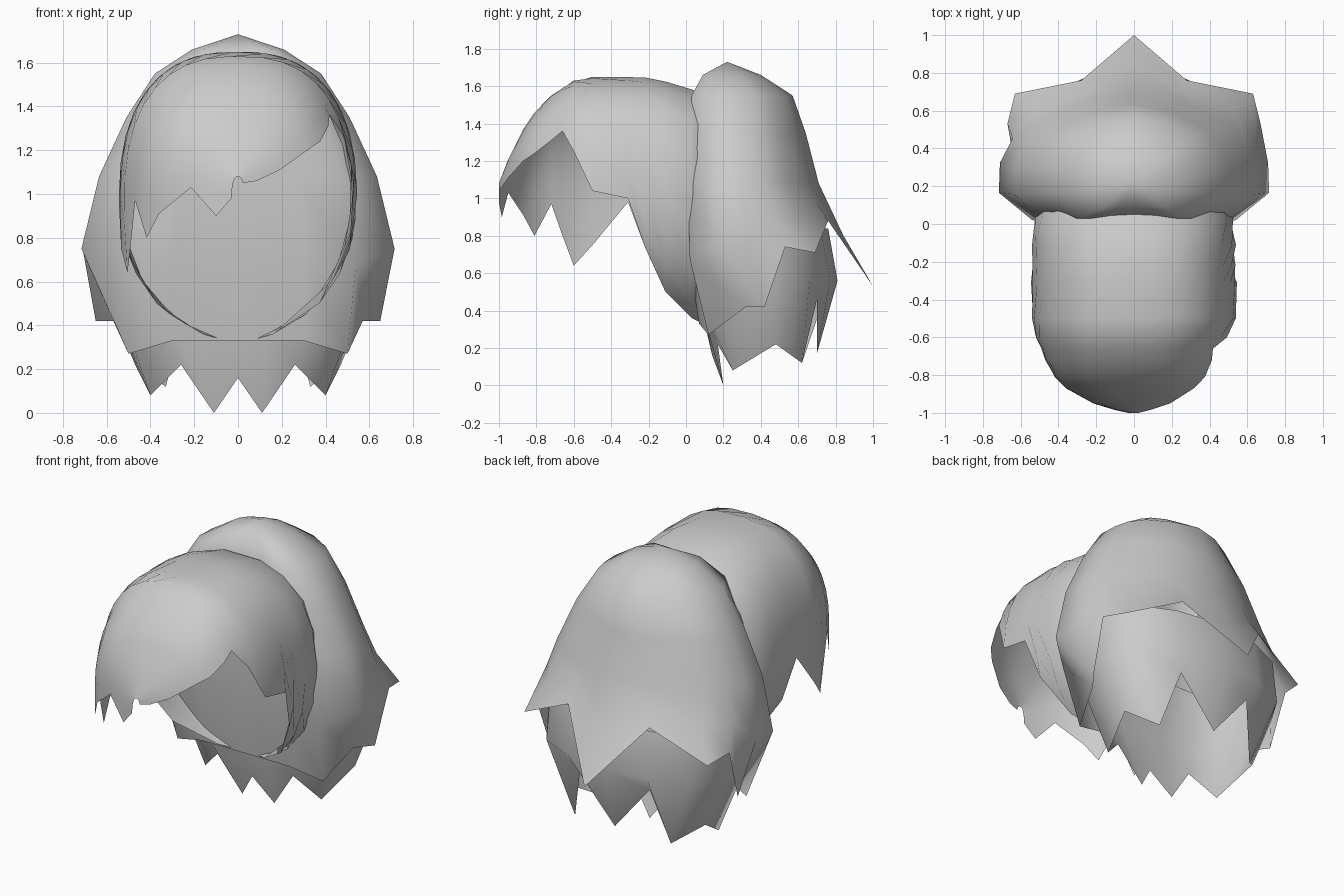
import bpy, math
from mathutils import Vector

cube = bpy.data.objects.get("Cube")
if cube:
    bpy.data.objects.remove(cube, do_unlink=True)

# One plain grey material
grey = bpy.data.materials.new("hair grey")
grey.use_nodes = True
grey.diffuse_color = (0.6, 0.6, 0.6, 1)
grey.node_tree.nodes["Principled BSDF"].inputs["Base Color"].default_value = (0.6, 0.6, 0.6, 1)


def loft(name, rows, closed):
    """Skin a list of equally long point rows; a one-point first row is a pole."""
    verts, faces, n = [], [], len(rows[-1])
    pole = len(rows[0]) == 1
    for r in rows:
        verts += [tuple(p) for p in r]
    start = 1 if pole else 0
    span = n if closed else n - 1
    if pole:
        faces += [(0, 1 + i, 1 + (i + 1) % n) for i in range(span)]
    for k in range(len(rows) - 1 - start):
        a, b = start + k * n, start + (k + 1) * n
        for i in range(span):
            j = (i + 1) % n
            faces.append((a + i, b + i, b + j, a + j))
    me = bpy.data.meshes.new(name)
    me.from_pydata(verts, [], faces)
    me.validate()
    me.materials.append(grey)
    ob = bpy.data.objects.new(name, me)
    bpy.context.collection.objects.link(ob)
    bpy.ops.object.select_all(action='DESELECT')
    ob.select_set(True)
    bpy.context.view_layer.objects.active = ob
    bpy.ops.object.shade_smooth_by_angle(angle=math.radians(60))
    return ob


def mirror_ring(half):
    """Half ring from front centre to back centre, completed on the -x side."""
    return half + [Vector((-p[0], p[1], p[2])) for p in half[-2:0:-1]]


def table(rows, z):
    """Linear lookup in rows sorted by falling first value."""
    if z >= rows[0][0]:
        return rows[0][1:]
    for a, b in zip(rows, rows[1:]):
        if z >= b[0]:
            t = (a[0] - z) / (a[0] - b[0])
            return [u + (v - u) * t for u, v in zip(a[1:], b[1:])]
    return rows[-1][1:]


# Fringe: arches along y, each cut off at its own hem height on either side
# (y, half width, top z, hem z at -x, hem z at +x)
ARCHES = [(.07, .50, 1.57, .34, .34), (.03, .525, 1.59, .36, .36),
          (-.11, .54, 1.63, .50, .50), (-.22, .54, 1.65, .74, .74),
          (-.31, .545, 1.65, .98, 1.0), (-.50, .54, 1.65, .75, 1.04),
          (-.60, .52, 1.63, .64, 1.25), (-.66, .49, 1.59, .80, 1.36),
          (-.72, .47, 1.55, .97, 1.31), (-.81, .42, 1.46, .80, 1.24),
          (-.87, .36, 1.37, .91, 1.20), (-.95, .22, 1.21, 1.03, 1.11),
          (-.985, .10, 1.12, .90, 1.06), (-1.0, .03, 1.08, .98, 1.05)]
MID_Z, COLS = .95, 18


def arch(y, w, top, hem_l, hem_r):
    low = .62 if y > -.35 else 1.3
    up = top - MID_Z

    def angle(z):
        if z < MID_Z:
            return math.asin(max(-1, (z - MID_Z) / low))
        return math.asin(min(1, (z - MID_Z) / up) ** 1.25)

    a, b = angle(hem_r), math.pi - angle(hem_l)
    pts = []
    for i in range(COLS):
        t = a + (b - a) * i / (COLS - 1)
        c, s = math.cos(t), math.sin(t)
        if s < 0:
            pts.append(Vector((w * c, y, MID_Z + low * s)))
        else:
            x = math.copysign(abs(c) ** .8, c) * w
            pts.append(Vector((x, y, MID_Z + up * s ** .8)))
    return pts


loft("fringe", [arch(*a) for a in ARCHES], False)

# Back hair, upper layer: plan shape scaled by height, falling to a pointed hem
PLAN = [(0, .03), (.3, .02), (.55, .02), (.73, .16), (.72, .32),
        (.68, .47), (.56, .62), (.29, .76), (0, .83)]
HEM = [(0, .07, .33), (.3, .07, .33), (.5, .12, .27), (.57, .32, .42), (.65, .42, .42),
       (.67, .53, .74), (.63, .69, .71), (.28, .76, .88), (0, 1.0, .53)]
# (z, half width, front y, back y)
SIZES = [(1.66, .21, .09, .40), (1.55, .38, .03, .57), (1.35, .51, .02, .64),
         (1.08, .635, .01, .71), (.88, .70, .01, .80), (.74, .73, .01, .83), (.5, .70, .03, .83)]
AXIS = .22


def shell(p, z):
    w, front, back = table(SIZES, z)
    d = p[1] - AXIS
    k = (AXIS - front) / .2 if d < 0 else (back - AXIS) / .61
    return Vector((p[0] * w / .73, AXIS + d * k, z))


rows = [[Vector((0, AXIS, 1.73))]]
for z in (1.66, 1.55, 1.35, 1.08):
    rows.append(mirror_ring([shell(p, z) for p in PLAN]))
middle = []
for p, h in zip(PLAN, HEM):
    h = Vector(h)
    z = (1.08 + h.z) / 2
    straight = (shell(p, 1.08) + h) / 2
    middle.append(straight.lerp(shell(p, z), .4 if p[0] == 0 and p[1] > .5 else .9))
rows.append(mirror_ring(middle))
rows.append(mirror_ring([Vector(h) for h in HEM]))
loft("back_hair", rows, True)

# Back hair, lower layer: tube of pointed locks around the nape
TOP = [(0, .06), (.2, .06), (.4, .06), (.62, .2), (.62, .45), (.5, .62), (.28, .72), (0, .76)]
BELLY = [(0, .09), (.15, .08), (.33, .09), (.52, .2), (.61, .48), (.5, .66), (.27, .77), (0, .81)]
TIPS = [(0, .14, .16), (.11, .2, 0), (.26, .17, .22), (.4, .25, .08),
        (.47, .48, .22), (.33, .62, .12), (.24, .70, .46), (0, .7, .17)]
belly = [Vector((x, y, .42 if y < .3 else .56)) for x, y in BELLY]
loft("nape_hair", [mirror_ring([Vector((x, y, .84)) for x, y in TOP]),
                   mirror_ring(belly),
                   mirror_ring([Vector(t) for t in TIPS])], True)
